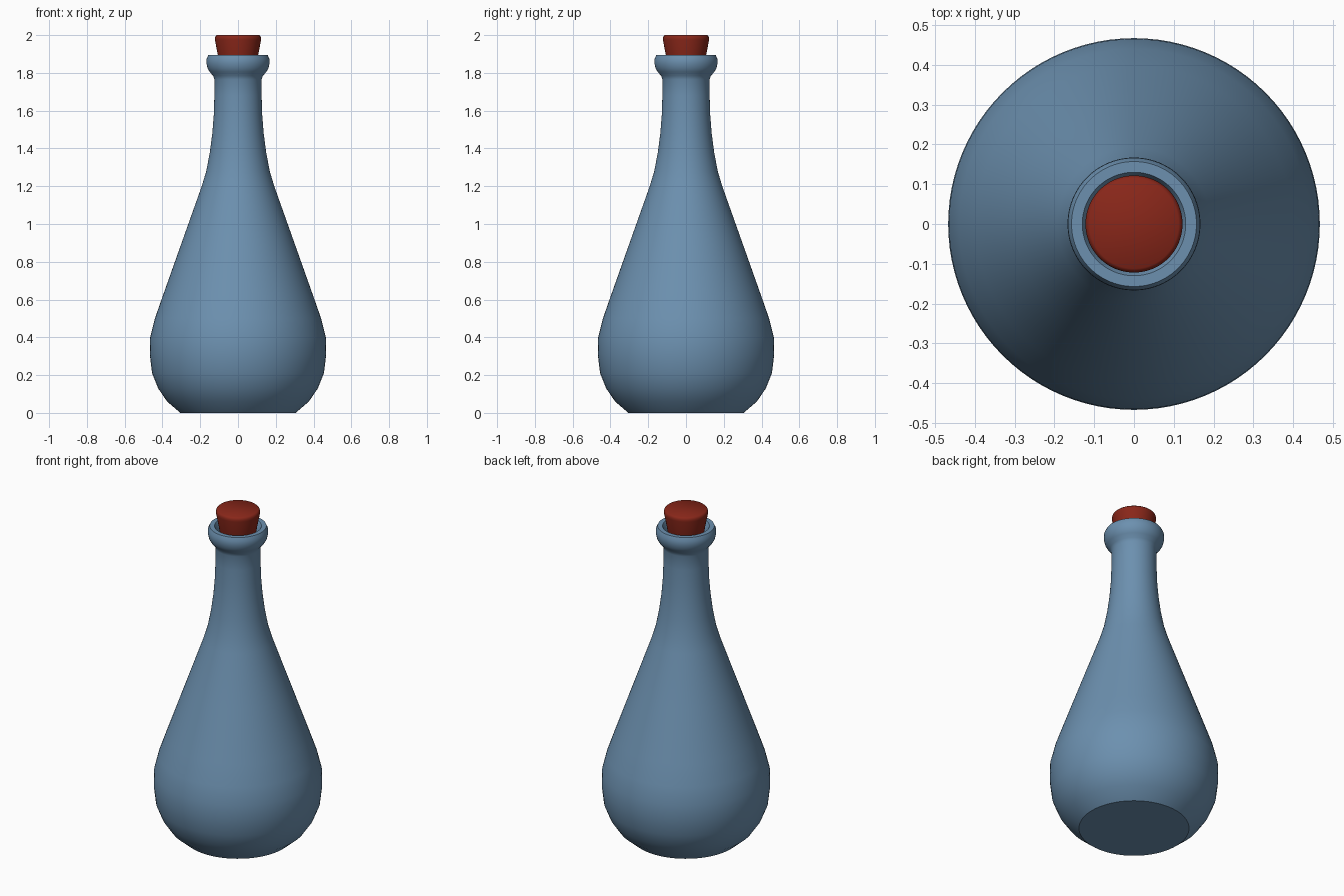
import bpy, bmesh
from math import pi, cos, sin, radians

if "Cube" in bpy.data.objects:
    bpy.data.objects.remove(bpy.data.objects["Cube"])

SEGMENTS = 96


def material(name, color):
    m = bpy.data.materials.new(name)
    m.diffuse_color = color
    m.use_nodes = True
    m.node_tree.nodes["Principled BSDF"].inputs["Base Color"].default_value = m.diffuse_color
    return m


def lathe(name, profile, mat, angle):
    """Revolve (radius, height) points about z, capping both ends."""
    bm = bmesh.new()
    rings = []
    for r, z in profile:
        rings.append([bm.verts.new((r * cos(2 * pi * i / SEGMENTS),
                                    r * sin(2 * pi * i / SEGMENTS), z))
                      for i in range(SEGMENTS)])
    for a, b in zip(rings, rings[1:]):
        for i in range(SEGMENTS):
            j = (i + 1) % SEGMENTS
            bm.faces.new((a[i], a[j], b[j], b[i]))
    bm.faces.new(rings[0][::-1])
    bm.faces.new(rings[-1])
    bmesh.ops.recalc_face_normals(bm, faces=bm.faces[:])
    mesh = bpy.data.meshes.new(name)
    bm.to_mesh(mesh)
    bm.free()
    mesh.materials.append(mat)
    obj = bpy.data.objects.new(name, mesh)
    bpy.context.collection.objects.link(obj)
    bpy.ops.object.select_all(action='DESELECT')
    bpy.context.view_layer.objects.active = obj
    obj.select_set(True)
    bpy.ops.object.shade_smooth_by_angle(angle=radians(angle))
    return obj


glass = material("blue_glass", (0.15, 0.28, 0.43, 1))
red = material("red_stopper", (0.25, 0.02, 0.01, 1))

# Bottle: belly, shoulder, neck, rounded lip, then down inside the throat
lathe("bottle", [
    (0.305, 0.0), (0.375, 0.06), (0.423, 0.13), (0.455, 0.21), (0.467, 0.31),
    (0.465, 0.40), (0.440, 0.50), (0.398, 0.62), (0.295, 0.91), (0.192, 1.20),
    (0.168, 1.28), (0.149, 1.38), (0.136, 1.48), (0.128, 1.58), (0.125, 1.68),
    (0.125, 1.765), (0.132, 1.785), (0.150, 1.805), (0.161, 1.825),
    (0.167, 1.85), (0.166, 1.875), (0.157, 1.895),
    (0.130, 1.895), (0.125, 1.885), (0.108, 1.84), (0.100, 1.79), (0.100, 1.68),
], glass, 38)

# Stopper: tapered plug with a softened top edge
lathe("stopper", [
    (0.085, 1.76), (0.106, 1.89), (0.122, 1.974), (0.122, 1.985),
    (0.119, 1.994), (0.112, 2.0),
], red, 50)
